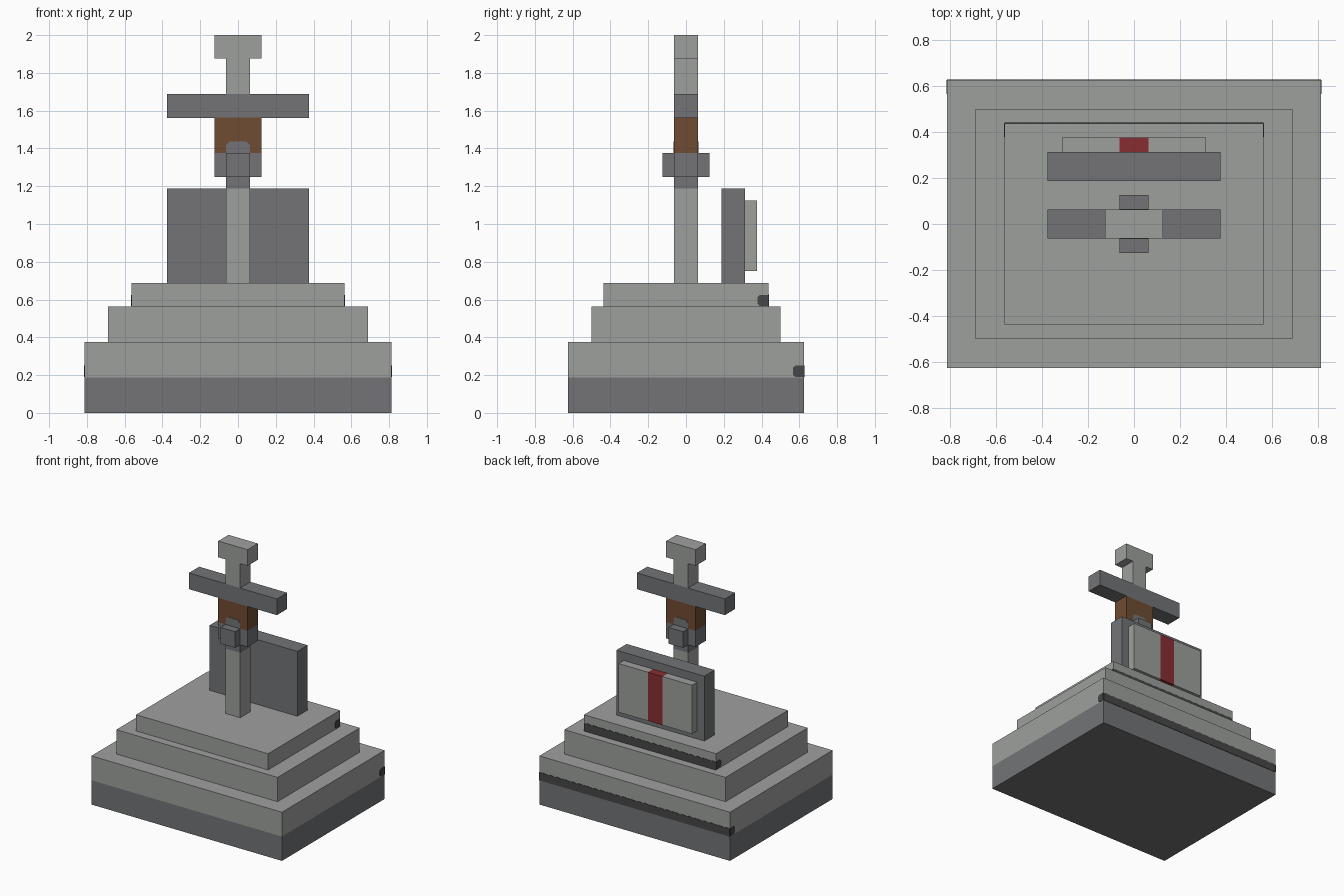
import bpy, bmesh, math
from mathutils import Vector

if "Cube" in bpy.data.objects:
    bpy.data.objects.remove(bpy.data.objects["Cube"], do_unlink=True)


def lin(c):
    c /= 255
    return c / 12.92 if c <= 0.04045 else ((c + 0.055) / 1.055) ** 2.4


def material(name, r, g, b):
    m = bpy.data.materials.new(name)
    m.use_nodes = True
    col = (lin(r), lin(g), lin(b), 1)
    m.diffuse_color = col
    bsdf = m.node_tree.nodes["Principled BSDF"]
    bsdf.inputs["Base Color"].default_value = col
    bsdf.inputs["Roughness"].default_value = 0.9
    return m


LIGHT = material("light stone", 158, 160, 158)
DARK = material("dark stone", 115, 116, 118)
SHADE = material("charcoal trim", 70, 71, 71)
BROWN = material("brown leather", 112, 76, 50)
RED = material("red ribbon", 137, 45, 48)
U = 0.0625  # the whole design sits on this step


def finish(name, bm, mat):
    bmesh.ops.recalc_face_normals(bm, faces=bm.faces)
    me = bpy.data.meshes.new(name)
    bm.to_mesh(me)
    bm.free()
    me.materials.append(mat)
    ob = bpy.data.objects.new(name, me)
    bpy.context.collection.objects.link(ob)
    return ob


def box(name, mat, x, y, z):
    """Box from (low, high) ranges given in steps of U."""
    bm = bmesh.new()
    bmesh.ops.create_cube(bm, size=1)
    for v in bm.verts:
        v.co = Vector([(a + b) / 2 + c * (b - a) for (a, b), c in zip((x, y, z), v.co)]) * U
    return finish(name, bm, mat)


def plate(name, mat, pts, place, push):
    """Thin flat plate: 2D outline placed in space, then extruded by push."""
    bm = bmesh.new()
    face = bm.faces.new([bm.verts.new(place(a, b)) for a, b in pts])
    ext = bmesh.ops.extrude_face_region(bm, geom=[face])["geom"]
    verts = [g for g in ext if isinstance(g, bmesh.types.BMVert)]
    bmesh.ops.translate(bm, vec=push, verts=verts)
    return finish(name, bm, mat)


# Stepped plinth
box("plinth_foot", DARK, (-13, 13), (-10, 10), (0, 3))
box("plinth_lower", LIGHT, (-13, 13), (-10, 10), (3, 6))
box("plinth_middle", LIGHT, (-11, 11), (-8, 8), (6, 9))
box("plinth_top", LIGHT, (-9, 9), (-7, 7), (9, 11))

# Sword standing in the plinth
box("sword_blade", LIGHT, (-1, 1), (-1, 1), (11, 19))
box("blade_collar", DARK, (-1, 1), (-1, 1), (19, 20))
box("grip_socket", DARK, (-2, 2), (-1, 1), (20, 22))
box("socket_studs", DARK, (-1, 1), (-2, 2), (20, 22))
box("grip_wrap", BROWN, (-2, 2), (-1, 1), (22, 25))
box("cross_guard", DARK, (-6, 6), (-1, 1), (25, 27))
box("handle", LIGHT, (-1, 1), (-1, 1), (27, 30))
box("pommel", LIGHT, (-2, 2), (-1, 1), (30, 32))

# Rounded tabs above the studs, front and back
tab = [(-1, 22), (1, 22), (1, 22.7), (0.7, 23), (-0.7, 23), (-1, 22.7)]
for side, label in ((-1, "front"), (1, "back")):
    plate("grip_tab_" + label, DARK, tab,
          lambda a, b: (a * U, side * U, b * U), (0, side * 0.003, 0))

# Standing slab with ribboned book on its back
box("back_slab", DARK, (-6, 6), (3, 5), (11, 19))
box("book_right", LIGHT, (-5, -1), (5, 6), (12, 18))
box("book_left", LIGHT, (1, 5), (5, 6), (12, 18))
box("book_ribbon", RED, (-1, 1), (5, 6), (12, 18))


# Charcoal trim along the back, with a scalloped edge and wrapped ends
def trim(name, half, back, z):
    n = half * 4
    top = [(half - i * 0.5, z + 0.95 + 0.08 * (i % 2)) for i in range(n + 1)]
    plate(name + "_back", SHADE, [(-half, z), (half, z)] + top,
          lambda a, b: (a * U, back * U, b * U), (0, 0.003, 0))
    end = [(back, z + 0.05), (back, z + 1), (back - 0.75, z + 1),
           (back - 0.95, z + 0.8), (back - 0.95, z + 0.25), (back - 0.75, z + 0.05)]
    for s, label in ((-1, "right"), (1, "left")):
        plate(name + "_" + label, SHADE, end,
              lambda a, b: (s * half * U, a * U, b * U), (s * 0.003, 0, 0))


trim("lower_trim", 13, 10, 3)
trim("top_trim", 9, 7, 9)
